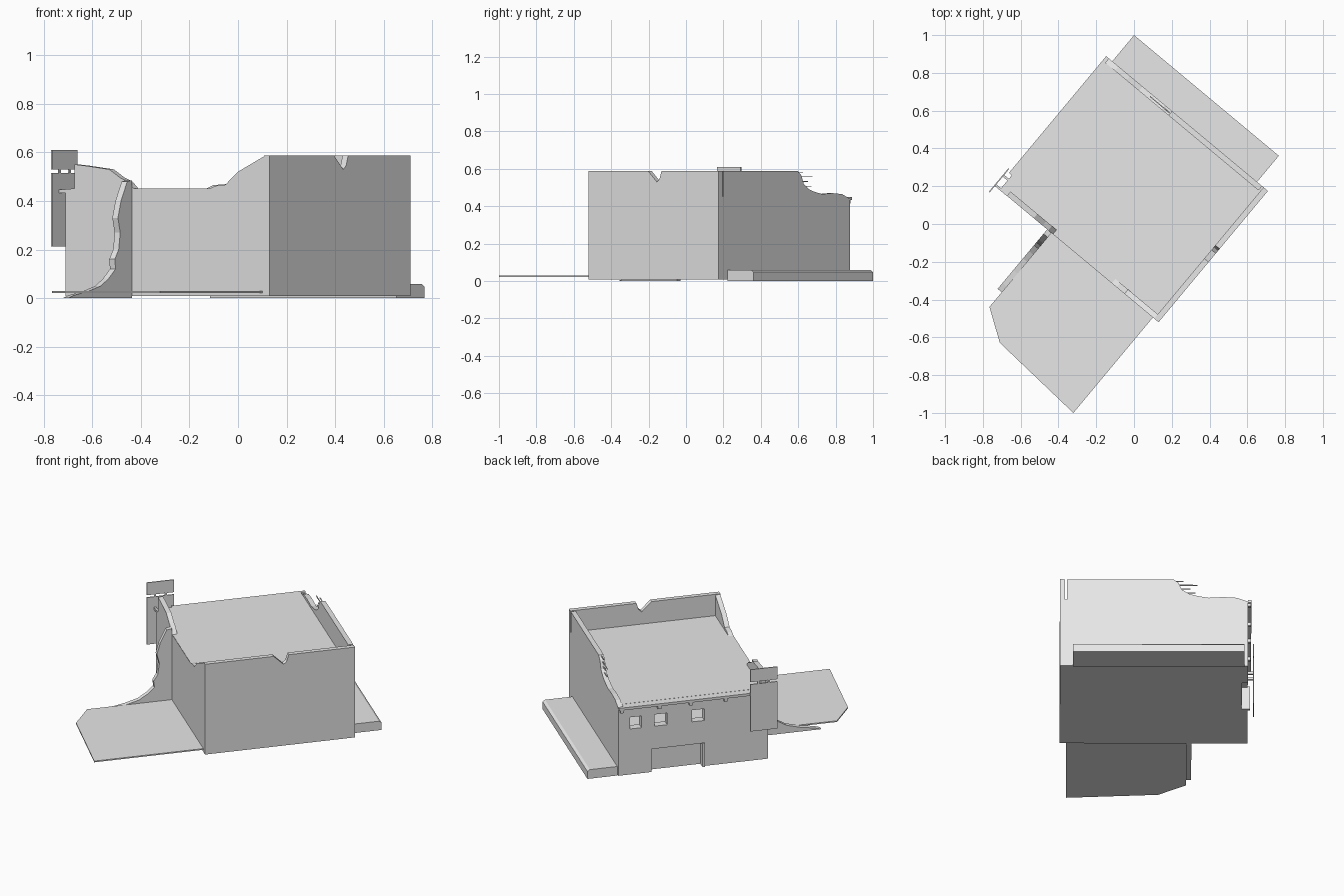
import bpy, bmesh, math
from mathutils import Vector

cube = bpy.data.objects.get("Cube")
if cube:
    bpy.data.objects.remove(cube, do_unlink=True)

# One plain concrete colour
GREY = (0.8, 0.8, 0.8, 1.0)
concrete = bpy.data.materials.new("pale_concrete")
concrete.use_nodes = True
concrete.diffuse_color = GREY
concrete.node_tree.nodes["Principled BSDF"].inputs["Base Color"].default_value = GREY

# The building is turned on the ground: u runs along its depth, v along its width
ORIGIN = Vector((0.13, -0.52, 0))
U = Vector((0.64, 0.768, 0))
V = Vector((-0.768, 0.64, 0))
DEPTH, WIDTH, TALL, ROOF, BASE = 0.905, 1.095, 0.588, 0.45, 0.008


def place(u, v, z):
    return ORIGIN + U * u + V * v + Vector((0, 0, z))


def prism(name, axis, profile, lo, hi):
    """Extrude a flat profile along u, v or z between lo and hi."""
    def point(p, d):
        a, b = p
        return {"u": place(d, a, b), "v": place(a, d, b), "z": place(a, b, d)}[axis]
    bm = bmesh.new()
    low = [bm.verts.new(point(p, lo)) for p in profile]
    high = [bm.verts.new(point(p, hi)) for p in profile]
    bm.faces.new(low)
    bm.faces.new(high)
    n = len(profile)
    for i in range(n):
        j = (i + 1) % n
        bm.faces.new((low[i], low[j], high[j], high[i]))
    bmesh.ops.recalc_face_normals(bm, faces=bm.faces)
    mesh = bpy.data.meshes.new(name)
    bm.to_mesh(mesh)
    bm.free()
    mesh.materials.append(concrete)
    obj = bpy.data.objects.new(name, mesh)
    bpy.context.collection.objects.link(obj)
    return obj


def box(name, u, v, z):
    return prism(name, "z", [(u[0], v[0]), (u[1], v[0]), (u[1], v[1]), (u[0], v[1])], *z)


def cut(obj, cutters):
    """Cut openings, keep the result and drop the cutters."""
    for c in cutters:
        c.hide_render = True
        m = obj.modifiers.new("opening", "BOOLEAN")
        m.object, m.operation, m.solver = c, "DIFFERENCE", "EXACT"
    graph = bpy.context.evaluated_depsgraph_get()
    result = bpy.data.meshes.new_from_object(obj.evaluated_get(graph))
    obj.modifiers.clear()
    obj.data = result
    for c in cutters:
        bpy.data.objects.remove(c, do_unlink=True)


# Floor and roof deck
box("floor", (0.01, DEPTH - 0.01), (0.01, WIDTH - 0.05), (BASE, 0.025))
box("roof_deck", (0.001, DEPTH - 0.001), (0.001, WIDTH - 0.03), (ROOF - 0.02, ROOF + 0.001))

# Tall side wall with a broken notch in its parapet
prism("side_wall", "u", [(0, BASE), (0.03, BASE), (0.03, ROOF), (0, ROOF)], 0, DEPTH)
prism("side_parapet", "v", [
    (0, ROOF), (DEPTH, ROOF), (DEPTH, TALL), (0.506, TALL), (0.492, 0.545),
    (0.474, 0.53), (0.43, 0.572), (0.414, TALL), (0, TALL)], 0, 0.03)

# Crumbled front wall, low in the middle
prism("front_wall", "u", [
    (0.03, BASE), (WIDTH - 0.05, BASE), (WIDTH - 0.05, 0.55), (0.99, 0.545),
    (0.86, 0.53), (0.8, 0.495), (0.76, 0.48), (0.727, ROOF), (0.325, ROOF),
    (0.29, 0.462), (0.235, 0.467), (0.215, 0.485), (0.17, 0.52), (0.02, TALL),
    (0.03, TALL - 0.01)], 0, 0.03)

# Crumbled back wall with a slot beside the corner
prism("back_wall", "u", [
    (0.03, BASE), (WIDTH, BASE), (WIDTH, 0.44), (1.03, 0.465), (0.95, 0.47),
    (0.865, 0.465), (0.8, 0.477), (0.755, 0.49), (0.71, 0.52), (0.69, 0.565),
    (0.66, TALL), (0.04, TALL), (0.04, ROOF), (0.03, ROOF)], DEPTH - 0.03, DEPTH)

# Bent reinforcing bars sticking out of the broken edge
for start, end, z in ((0.66, 0.72, 0.58), (0.69, 0.8, 0.556), (0.7, 0.76, 0.53), (0.73, 0.79, 0.505)):
    box("reinforcing_bar", (DEPTH - 0.018, DEPTH - 0.013), (start - 0.01, end), (z, z + 0.004))

# Low street wall with windows and a doorway
street = box("street_wall", (0, DEPTH - 0.03), (WIDTH - 0.05, WIDTH), (BASE, ROOF))
openings = [box("opening", span, (WIDTH - 0.1, WIDTH + 0.05), (0.3, 0.375))
            for span in ((0.765, 0.835), (0.61, 0.685), (0.385, 0.46))]
openings.append(box("opening", (0.4, 0.705), (WIDTH - 0.1, WIDTH + 0.05), (-0.1, 0.155)))
cut(street, openings)
box("door_panel", (0.39, 0.715), (WIDTH - 0.055, WIDTH - 0.035), (BASE, 0.165))
box("door_post", (0.385, 0.4), (WIDTH, WIDTH + 0.012), (BASE, 0.16))

# Roof ledge carried on small brackets
box("roof_ledge", (0.1, DEPTH), (WIDTH, WIDTH + 0.02), (0.434, ROOF))
for u in (0.885, 0.66, 0.47, 0.26):
    box("ledge_bracket", (u - 0.01, u + 0.01), (WIDTH, WIDTH + 0.018), (0.415, 0.434))

# Hanging sign in two panels, with pegs and wall arms
SIGN_V = (1.127, 1.133)
box("sign_main_panel", (-0.045, 0.118), SIGN_V, (0.213, 0.515))
box("sign_top_panel", (-0.045, 0.118), SIGN_V, (0.53, 0.61))
for u in (0.005, 0.07):
    box("sign_peg", (u - 0.006, u + 0.006), SIGN_V, (0.515, 0.53))
    box("sign_arm", (u - 0.006, u + 0.006), (WIDTH - 0.05, SIGN_V[0]), (0.432, 0.448))

# Loading slab behind, with a slightly chamfered far edge
prism("back_slab", "v", [
    (DEPTH, 0), (1.085, 0), (1.085, 0.048), (1.07, 0.058), (DEPTH, 0.058)], 0.075, 1.073)

# Thin broken pavement in front
prism("front_pavement", "z", [
    (0, 0.039), (-0.658, 0.039), (-0.622, 0.576), (-0.511, 0.74), (0, 0.738)], 0.021, 0.029)

# Remains of a broken wall standing out from the front
prism("broken_wall", "v", [
    (0, 0), (-0.41, 0), (-0.37, 0.012), (-0.28, 0.028), (-0.2, 0.05), (-0.15, 0.08),
    (-0.105, 0.12), (-0.11, 0.16), (-0.085, 0.2), (-0.075, 0.27), (-0.09, 0.33),
    (-0.07, 0.4), (-0.045, 0.45), (-0.03, 0.48), (0, 0.485)], 0.738, 0.768)
